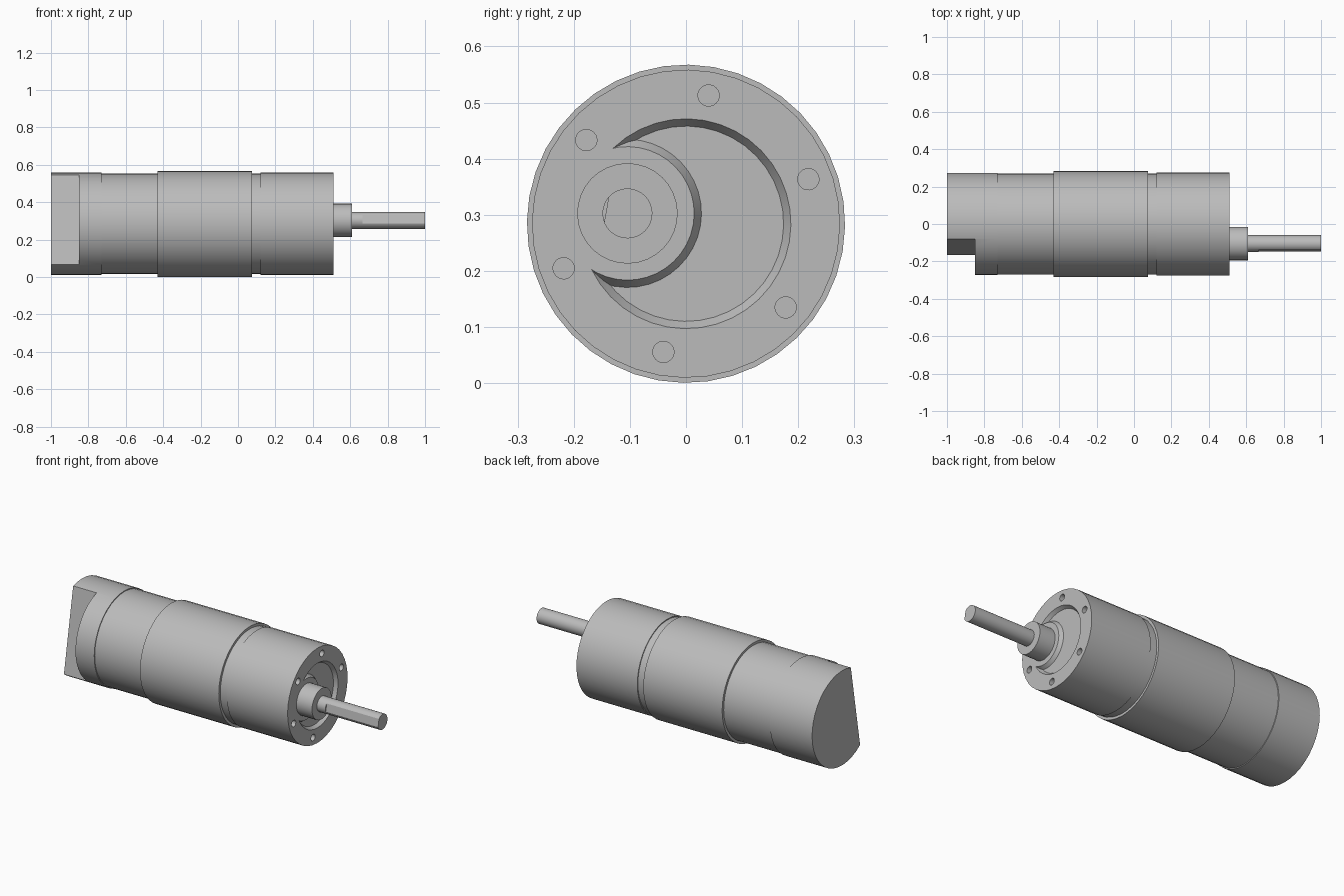
import bpy
import math
from mathutils import Matrix, Vector

old = bpy.data.objects.get("Cube")
if old:
    bpy.data.objects.remove(old, do_unlink=True)

# One metal colour for the whole motor
metal = bpy.data.materials.new("grey_metal")
metal.use_nodes = True
metal.diffuse_color = (0.5, 0.5, 0.5, 1)
metal.node_tree.nodes["Principled BSDF"].inputs["Base Color"].default_value = (0.5, 0.5, 0.5, 1)

AXIS_Z = 0.284
TILT = Matrix.Translation((0, 0, AXIS_Z)) @ Matrix.Rotation(math.radians(-10), 4, "X")
SHAFT_Y = -0.106
FACE_X = 0.51


def rod(name, x0, x1, r0, r1=None, y=0, z=0, sides=40):
    """Cylinder or cone along x, in the tilted frame of the motor."""
    bpy.ops.mesh.primitive_cone_add(vertices=sides, radius1=r0, radius2=r0 if r1 is None else r1,
                                    depth=x1 - x0)
    ob = bpy.context.object
    ob.name = name
    ob.data.transform(Matrix.Translation(((x0 + x1) / 2, y, z)) @ Matrix.Rotation(math.pi / 2, 4, "Y"))
    ob.data.transform(TILT)
    ob.data.materials.append(metal)
    return ob


def block(name, low, high):
    """Box between two corners, in the tilted frame."""
    low, high = Vector(low), Vector(high)
    bpy.ops.mesh.primitive_cube_add(size=1)
    ob = bpy.context.object
    ob.name = name
    ob.data.transform(TILT @ Matrix.Translation((low + high) / 2) @ Matrix.Diagonal((*(high - low), 1)))
    ob.data.materials.append(metal)
    return ob


def cut(target, cutter):
    """Subtract the cutter and remove it."""
    bpy.context.view_layer.objects.active = target
    mod = target.modifiers.new("cut", "BOOLEAN")
    mod.operation = "DIFFERENCE"
    mod.solver = "EXACT"
    mod.object = cutter
    bpy.ops.object.modifier_apply(modifier=mod.name)
    bpy.data.objects.remove(cutter, do_unlink=True)


# Housing sections, each tucked into its neighbour
rear_cap = rod("rear_cap", -1, -0.73, 0.274)
motor_can = rod("motor_can", -0.78, -0.40, 0.269)
sleeve = rod("middle_sleeve", -0.43, 0.075, 0.2835)
neck = rod("neck_ring", 0.05, 0.15, 0.269)
gearbox = rod("gearbox", 0.12, FACE_X, 0.2745)

# Flat notch at the rear
cut(rear_cap, block("notch_cutter", (-1.1, -0.4, -0.4), (-0.85, -0.125, 0.4)))

# Crescent recess with sloping walls around the flush shaft boss
depth, slope = 0.02, 0.013
recess = rod("recess_cutter", FACE_X - depth, FACE_X + depth, 0.187 - slope, 0.187 + slope)
boss = rod("boss_cutter", FACE_X - 2 * depth, FACE_X + 2 * depth,
           0.119 + 2 * slope, 0.119 - 2 * slope, y=SHAFT_Y)
cut(recess, boss)
cut(gearbox, recess)

# Ring of six screw holes
for i in range(6):
    a = math.radians(30 + 60 * i)
    cut(gearbox, rod("hole_cutter", FACE_X - 0.08, FACE_X + 0.05, 0.019,
                     y=0.232 * math.cos(a), z=0.232 * math.sin(a), sides=20))

# Bearing hub and output shaft with a flat
hub = rod("bearing_hub", 0.45, 0.61, 0.0895, y=SHAFT_Y, sides=32)
shaft = rod("output_shaft", 0.57, 1.0, 0.0445, y=SHAFT_Y, sides=32)
cut(shaft, block("flat_cutter", (0.665, SHAFT_Y - 0.1, -0.1), (1.1, SHAFT_Y - 0.038, 0.1)))

# Smooth round walls, sharp rims
for ob in (rear_cap, motor_can, sleeve, neck, gearbox, hub, shaft):
    bpy.ops.object.select_all(action="DESELECT")
    ob.select_set(True)
    bpy.context.view_layer.objects.active = ob
    bpy.ops.object.shade_smooth_by_angle(angle=math.radians(25))
